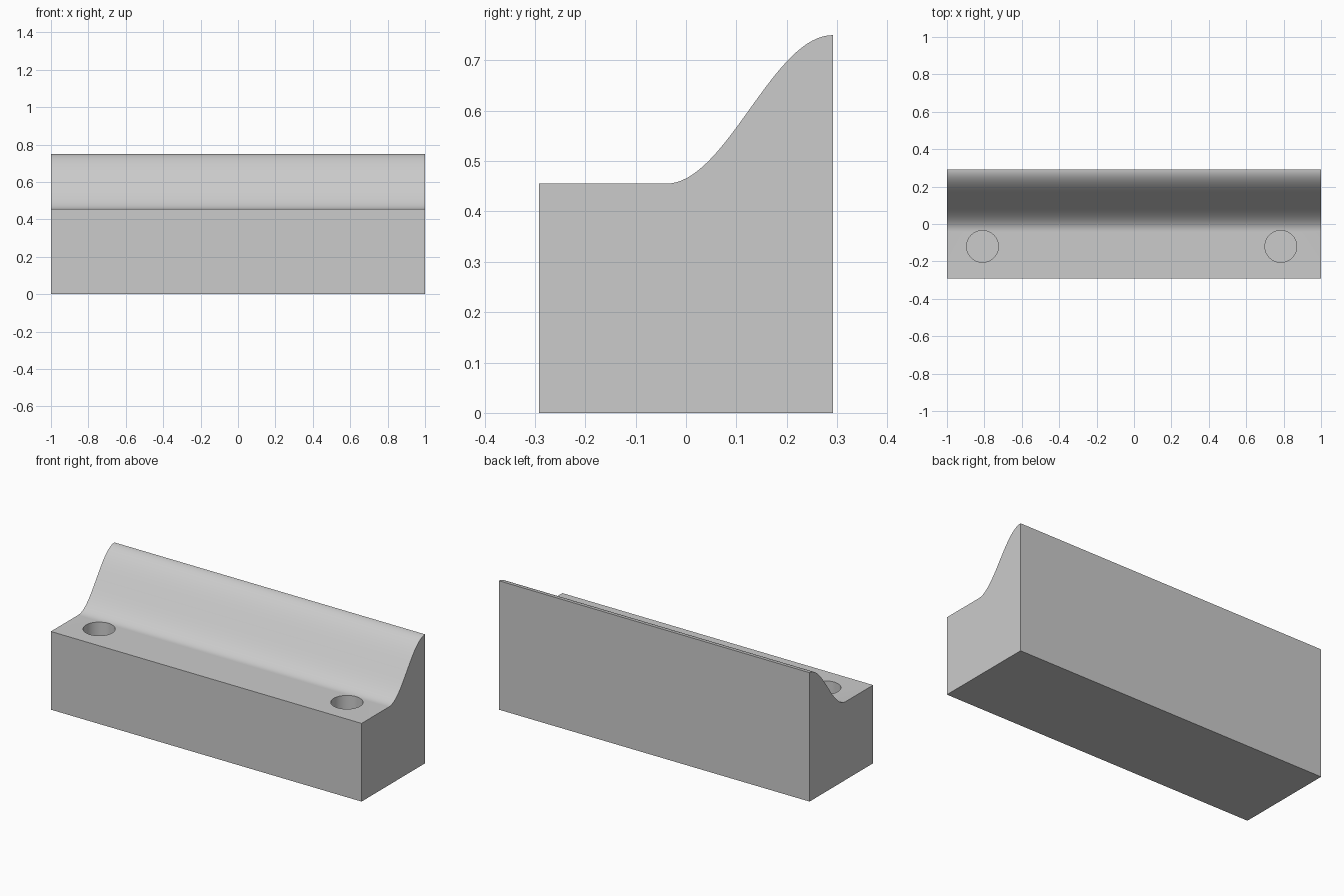
import bpy, bmesh, math
from mathutils import Matrix

cube = bpy.data.objects.get("Cube")
if cube:
    bpy.data.objects.remove(cube, do_unlink=True)

HALF_LENGTH, HALF_DEPTH = 1.0, 0.292
SHELF_Z, TOP_Z, CURVE_Y = 0.455, 0.75, -0.04
HOLE_RADIUS, HOLE_DEPTH, HOLE_Y = 0.085, 0.25, -0.12
STEPS = 32

grey = bpy.data.materials.new("plain grey")
grey.use_nodes = True
colour = (0.6, 0.6, 0.6, 1)
grey.diffuse_color = colour
grey.node_tree.nodes["Principled BSDF"].inputs["Base Color"].default_value = colour


def add_object(name, bm):
    bmesh.ops.recalc_face_normals(bm, faces=bm.faces)
    mesh = bpy.data.meshes.new(name)
    bm.to_mesh(mesh)
    bm.free()
    mesh.materials.append(grey)
    obj = bpy.data.objects.new(name, mesh)
    bpy.context.collection.objects.link(obj)
    return obj


# Side profile: low shelf at the front, S-curve rising to the back edge
profile = [(HALF_DEPTH, 0), (-HALF_DEPTH, 0), (-HALF_DEPTH, SHELF_Z)]
for i in range(STEPS + 1):
    t = i / STEPS
    rise = (1 - math.cos(math.pi * t)) / 2
    profile.append((CURVE_Y + (HALF_DEPTH - CURVE_Y) * t,
                    SHELF_Z + (TOP_Z - SHELF_Z) * rise))

# Body: profile extruded along its length
bm = bmesh.new()
end = bm.faces.new([bm.verts.new((-HALF_LENGTH, y, z)) for y, z in profile])
extruded = bmesh.ops.extrude_face_region(bm, geom=[end], use_keep_orig=True)["geom"]
bmesh.ops.translate(bm, vec=(2 * HALF_LENGTH, 0, 0),
                    verts=[v for v in extruded if isinstance(v, bmesh.types.BMVert)])
body = add_object("curved_block", bm)

# Two round blind holes in the shelf
bm = bmesh.new()
for x in (-0.81, 0.785):
    bmesh.ops.create_cone(bm, cap_ends=True, segments=64, radius1=HOLE_RADIUS,
                          radius2=HOLE_RADIUS, depth=2 * HOLE_DEPTH,
                          matrix=Matrix.Translation((x, HOLE_Y, SHELF_Z)))
cutter = add_object("hole_cutter", bm)
cutter.hide_render = True

cut = body.modifiers.new("holes", 'BOOLEAN')
cut.operation = 'DIFFERENCE'
cut.solver = 'EXACT'
cut.object = cutter

bpy.ops.object.select_all(action='DESELECT')
body.select_set(True)
bpy.context.view_layer.objects.active = body
bpy.ops.object.modifier_apply(modifier=cut.name)
bpy.data.objects.remove(cutter, do_unlink=True)
bpy.ops.object.shade_smooth_by_angle(angle=math.radians(30))
